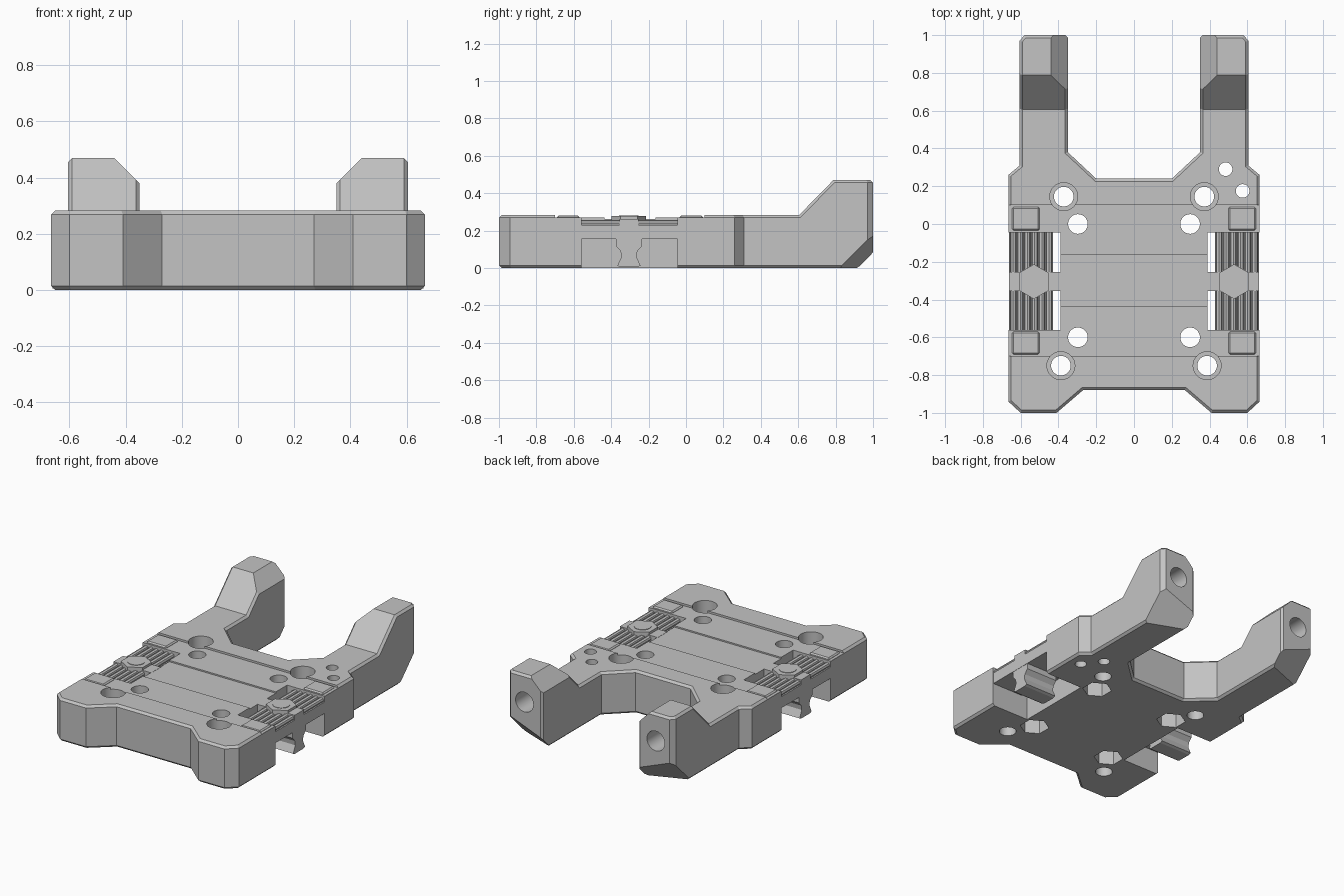
import bpy, bmesh, math
from mathutils import Vector

if "Cube" in bpy.data.objects:
    bpy.data.objects.remove(bpy.data.objects["Cube"], do_unlink=True)

grey = bpy.data.materials.new("plain_grey")
grey.use_nodes = True
colour = (0.55, 0.55, 0.55, 1)
grey.diffuse_color = colour
grey.node_tree.nodes["Principled BSDF"].inputs["Base Color"].default_value = colour


def prism(name, profile, axis, lo, hi):
    """Extrude a closed 2D profile along an axis (remaining axes keep x, y, z order)."""
    def place(p, d):
        co = list(p)
        co.insert("xyz".index(axis), d)
        return co
    bm = bmesh.new()
    a = [bm.verts.new(place(p, lo)) for p in profile]
    b = [bm.verts.new(place(p, hi)) for p in profile]
    n = len(a)
    bm.faces.new(a)
    bm.faces.new(b[::-1])
    for i in range(n):
        j = (i + 1) % n
        bm.faces.new((a[j], a[i], b[i], b[j]))
    bmesh.ops.recalc_face_normals(bm, faces=bm.faces)
    mesh = bpy.data.meshes.new(name)
    bm.to_mesh(mesh)
    bm.free()
    obj = bpy.data.objects.new(name, mesh)
    mesh.materials.append(grey)
    bpy.context.scene.collection.objects.link(obj)
    return obj


def box(name, x0, x1, y0, y1, z0, z1):
    return prism(name, [(x0, y0), (x1, y0), (x1, y1), (x0, y1)], "z", z0, z1)


def rod(name, axis, u, v, r, lo, hi, sides=32):
    step = 2 * math.pi / sides
    turn = math.pi / 2
    pts = [(u + r * math.cos(i * step + turn), v + r * math.sin(i * step + turn)) for i in range(sides)]
    return prism(name, pts, axis, lo, hi)


def apply(obj, mod):
    bpy.context.view_layer.objects.active = obj
    bpy.ops.object.modifier_apply(modifier=mod.name)


def cut(obj, cutter):
    mod = obj.modifiers.new("cut", "BOOLEAN")
    mod.operation = "DIFFERENCE"
    mod.solver = "EXACT"
    mod.object = cutter
    apply(obj, mod)
    bpy.data.objects.remove(cutter, do_unlink=True)


def chamfer(obj, width):
    mod = obj.modifiers.new("chamfer", "BEVEL")
    mod.width = width
    mod.segments = 1
    mod.limit_method = "ANGLE"
    mod.angle_limit = math.radians(60)
    apply(obj, mod)


# Base plate and both arms from one mirrored outline
half = [(0.27, -0.88), (0.41, -1), (0.6, -1), (0.665, -0.94), (0.665, 0.26), (0.605, 0.31),
        (0.605, 0.97), (0.58, 1), (0.35, 1), (0.35, 0.38), (0.2, 0.24)]
body = prism("base_plate", half + [(-x, y) for x, y in reversed(half)], "z", 0, 0.47)
cut(body, prism("cutter", [(-1.2, 0.283), (0.605, 0.283), (0.79, 0.472), (0.79, 0.6), (-1.2, 0.6)],
                "x", -1, 1))
chamfer(body, 0.014)

# Sloped inner tops and lower corners of the arms
for s in (1, -1):
    cut(body, prism("cutter", [(s * 0.33, 0.36), (s * 0.46, 0.49), (s * 0.33, 0.49)], "y", 0.6, 1.1))
bm = bmesh.new()
bm.from_mesh(body.data)
for s in (1, -1):
    res = bmesh.ops.bisect_plane(bm, geom=bm.verts[:] + bm.edges[:] + bm.faces[:],
                                 plane_co=Vector((s * 0.605, 0.82, 0)),
                                 plane_no=Vector((s * 0.39, 1, -1)), clear_outer=True)
    bmesh.ops.holes_fill(bm, edges=[e for e in bm.edges if e.is_boundary])
bmesh.ops.recalc_face_normals(bm, faces=bm.faces)
bm.to_mesh(body.data)
bm.free()

# Shallow top recess with a deeper middle band
cut(body, box("cutter", -0.8, 0.8, -0.7, 0.1, 0.27, 0.35))
cut(body, box("cutter", -0.8, 0.8, -0.435, -0.162, 0.261, 0.35))

for s in (1, -1):
    # Side windows, open to the bottom
    cut(body, box("cutter", s * 0.39, s * 0.8, -0.56, -0.045, -0.1, 0.4))
    # Holes with a wide top
    for x, y in ((0.372, 0.145), (0.387, -0.75)):
        cut(body, rod("cutter", "z", s * x, y, 0.052, -0.1, 0.4))
        cut(body, rod("cutter", "z", s * x, y, 0.074, 0.14, 0.4))
    # Holes with a hexagonal pocket underneath
    for y in (0, -0.6):
        cut(body, rod("cutter", "z", s * 0.297, y, 0.052, -0.1, 0.4))
        cut(body, rod("cutter", "z", s * 0.297, y, 0.09, -0.1, 0.1, 6))
    # Sockets in the arm ends
    cut(body, rod("cutter", "y", s * 0.48, 0.29, 0.065, 0.75, 1.1))

# Two small holes beside the left arm
for x, y in ((0.485, 0.29), (0.575, 0.175)):
    cut(body, rod("cutter", "z", x, y, 0.036, -0.1, 0.4))

# Ribbed side inserts with hexagonal bosses and hanging clips
clip_half = [(0.045, 0.005), (0.062, 0.012), (0.04, 0.06), (0.045, 0.09), (0.07, 0.118), (0.07, 0.16)]
clip = [(-0.305 + y, z) for y, z in clip_half] + [(-0.305 - y, z) for y, z in reversed(clip_half)]
for s, side in ((1, "left"), (-1, "right")):
    box(side + "_insert", s * 0.43, s * 0.662, -0.56, -0.045, 0.155, 0.23)
    for i in range(6):
        rod(side + "_rib", "y", s * (0.45 + 0.038 * i), 0.24, 0.017, -0.56, -0.045, 8)
    box(side + "_bridge", s * 0.385, s * 0.662, -0.355, -0.255, 0.155, 0.262)
    rod(side + "_boss", "z", s * 0.53, -0.305, 0.092, 0.2, 0.278, 6)
    rod(side + "_boss_cap", "z", s * 0.53, -0.305, 0.052, 0.27, 0.281)
    prism(side + "_clip", clip, "x", s * 0.43, s * 0.66)
    # Raised pads in front of and behind each insert
    for y0, y1 in ((-0.69, -0.57), (-0.035, 0.09)):
        pad = box(side + "_pad", s * 0.5, s * 0.645, y0, y1, 0.25, 0.28)
        chamfer(pad, 0.008)

# Crisp shading on flats, smooth in the round holes
bpy.ops.object.select_all(action="DESELECT")
body.select_set(True)
bpy.context.view_layer.objects.active = body
bpy.ops.object.shade_smooth_by_angle(angle=math.radians(25))
